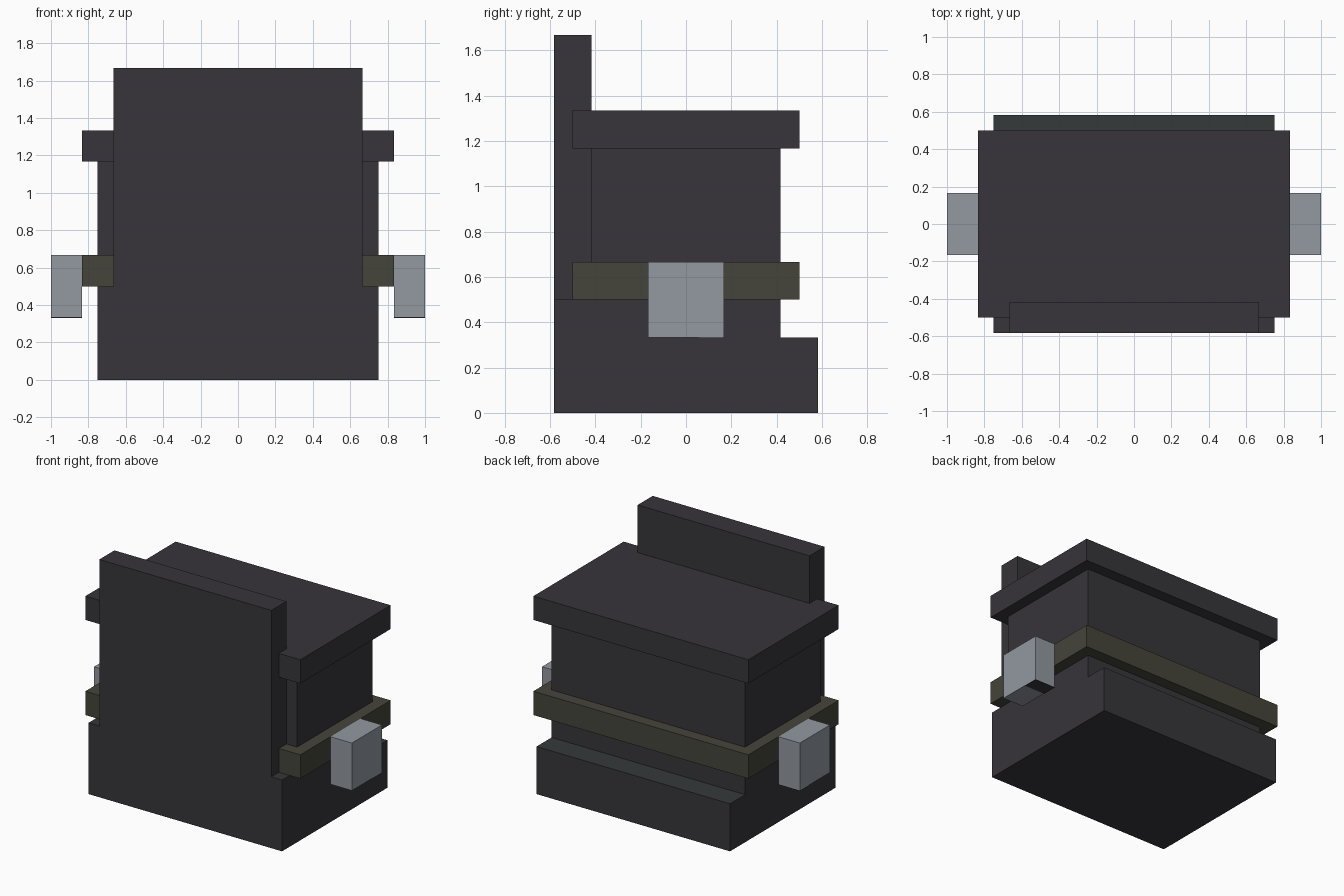
import bpy
import bmesh

cube = bpy.data.objects.get("Cube")
if cube:
    bpy.data.objects.remove(cube, do_unlink=True)


def material(name, color):
    mat = bpy.data.materials.new(name)
    mat.use_nodes = True
    mat.diffuse_color = (*color, 1)
    mat.node_tree.nodes["Principled BSDF"].inputs["Base Color"].default_value = (*color, 1)
    return mat


charcoal = material("charcoal", (0.038, 0.035, 0.042))
slate = material("slate", (0.036, 0.042, 0.044))
olive = material("olive trim", (0.059, 0.059, 0.044))
steel = material("steel grey", (0.287, 0.319, 0.356))

U = 1 / 12  # design grid unit


def box(name, x, y, z, *mats):
    """Box spanning the given ranges in grid units; a second material goes on top."""
    bm = bmesh.new()
    bmesh.ops.create_cube(bm, size=1)
    for v in bm.verts:
        for i, (lo, hi) in enumerate((x, y, z)):
            v.co[i] = U * (lo if v.co[i] < 0 else hi)
    bm.normal_update()
    for f in bm.faces:
        f.material_index = int(len(mats) > 1 and f.normal.z > 0.5)
    mesh = bpy.data.meshes.new(name)
    bm.to_mesh(mesh)
    bm.free()
    for m in mats:
        mesh.materials.append(m)
    obj = bpy.data.objects.new(name, mesh)
    bpy.context.collection.objects.link(obj)
    return obj


# Stepped base and main body
box("base", (-9, 9), (-7, 7), (0, 4), charcoal, slate)
box("front_skirt", (-9, 9), (-7, -5), (4, 6), charcoal)
box("body", (-9, 9), (-5, 5), (4, 14), charcoal)

# Tall front plate
box("front_plate", (-8, 8), (-7, -5), (6, 20), charcoal)

# Trim band and overhanging top
box("trim_band", (-10, 10), (-6, 6), (6, 8), olive)
box("top_slab", (-10, 10), (-6, 6), (14, 16), charcoal)

# Side blocks, each with a dark patch underneath
for side, x in (("left", (10, 12)), ("right", (-12, -10))):
    box(side + "_side_block", x, (-2, 2), (4, 8), steel)
    box(side + "_block_underside", x, (0.7, 2), (3.96, 4), charcoal)
